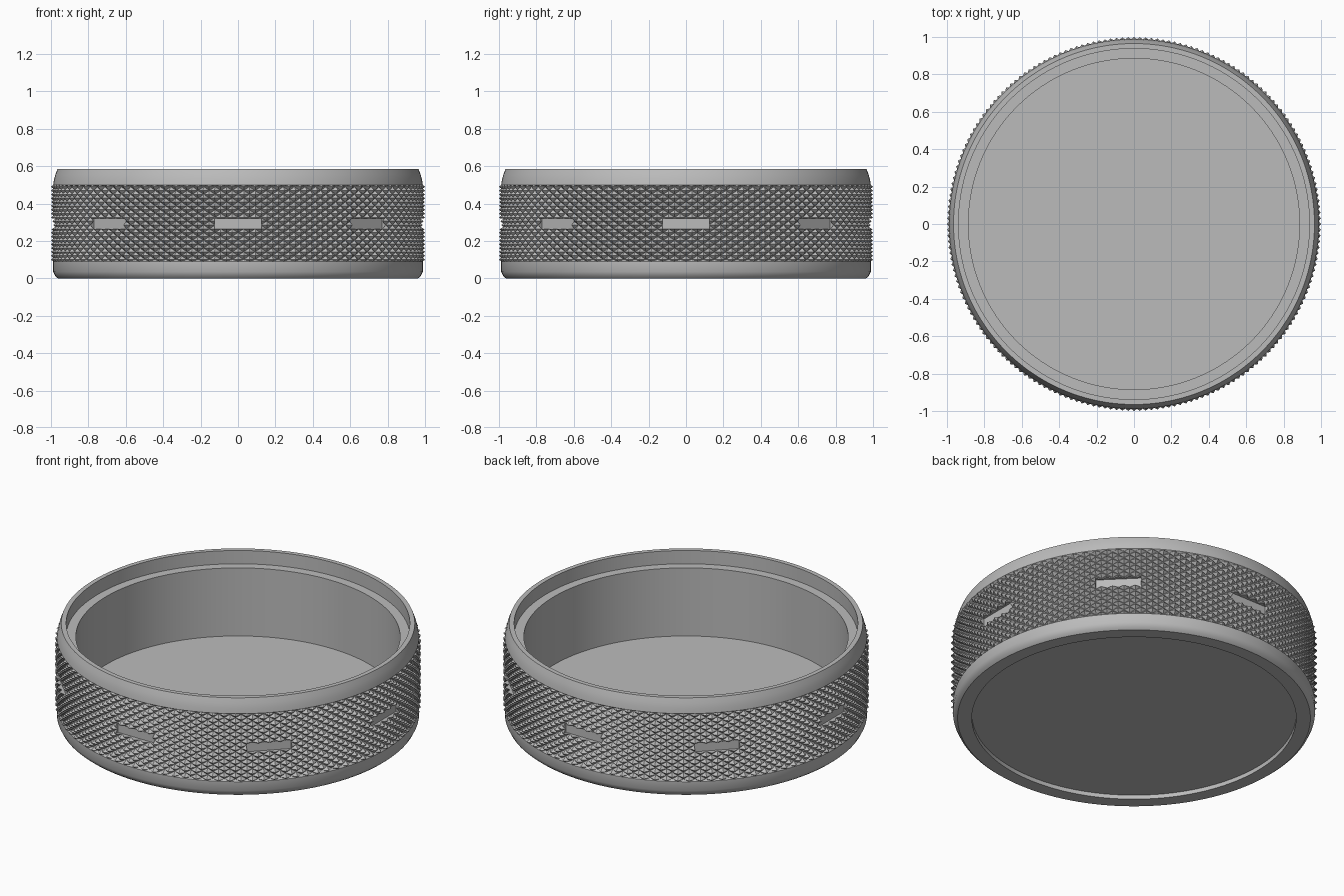
import bpy, bmesh
from math import pi, sin, cos, radians
from mathutils import Matrix

cube = bpy.data.objects.get("Cube")
if cube:
    bpy.data.objects.remove(cube, do_unlink=True)

SEG = 200              # columns around the wall
ROWS = 20              # rows of knurling
LOW, HIGH = 0.09, 0.50  # knurled band
PEAK, VALLEY = 1.0, 0.977

grey = bpy.data.materials.new("plain grey")
grey.use_nodes = True
colour = (0.5, 0.5, 0.5, 1)
grey.diffuse_color = colour
grey.node_tree.nodes["Principled BSDF"].inputs["Base Color"].default_value = colour


def make_object(name, bm):
    mesh = bpy.data.meshes.new(name)
    bm.to_mesh(mesh)
    bm.free()
    mesh.materials.append(grey)
    obj = bpy.data.objects.new(name, mesh)
    bpy.context.collection.objects.link(obj)
    return obj


# Profile of the tray: recessed base, outer wall, stepped rim, inside floor
lower = [(0.885, 0.025), (0.885, 0), (0.963, 0), (0.977, 0.012), (0.988, 0.035), (0.988, LOW)]
band = [(None, LOW + (HIGH - LOW) * (j + 0.5) / ROWS) for j in range(ROWS)]
upper = [(0.988, HIGH), (0.984, 0.527), (0.976, 0.556), (0.965, 0.585),
         (0.938, 0.585), (0.938, 0.505), (0.885, 0.505), (0.885, 0.095)]

bm = bmesh.new()
rings = []
for j, (radius, z) in enumerate(lower + band + upper):
    ring = []
    for i in range(SEG):
        a = 2 * pi * i / SEG
        r = radius or (PEAK if (i + j) % 2 == 0 else VALLEY)
        ring.append(bm.verts.new((r * cos(a), r * sin(a), z)))
    rings.append(ring)

first, last = len(lower), len(lower) + ROWS - 1
for j in range(len(rings) - 1):
    for i in range(SEG):
        k = (i + 1) % SEG
        a, b, c, d = rings[j][i], rings[j][k], rings[j + 1][k], rings[j + 1][i]
        if first - 1 <= j <= last:
            # Split each cell along its valley to form diamond points
            tris = [(a, b, d), (b, c, d)] if (i + j) % 2 == 0 else [(a, b, c), (a, c, d)]
            for t in tris:
                bm.faces.new(t)
        else:
            bm.faces.new((a, b, c, d))
bm.faces.new(list(reversed(rings[0])))
bm.faces.new(rings[-1])
bmesh.ops.recalc_face_normals(bm, faces=bm.faces)
tray = make_object("round_tray", bm)

# Eight shallow slots around the band
bm = bmesh.new()
for n in range(8):
    place = (Matrix.Rotation(radians(45 * n), 4, 'Z')
             @ Matrix.Translation((1.015, 0, 0.292))
             @ Matrix.Diagonal((0.1, 0.25, 0.058, 1)))
    bmesh.ops.create_cube(bm, size=1, matrix=place)
cutter = make_object("slot_cutter", bm)
cutter.hide_render = True

bpy.ops.object.select_all(action='DESELECT')
tray.select_set(True)
bpy.context.view_layer.objects.active = tray
cut = tray.modifiers.new("slots", 'BOOLEAN')
cut.operation = 'DIFFERENCE'
cut.solver = 'EXACT'
cut.object = cutter
bpy.ops.object.modifier_apply(modifier=cut.name)
bpy.data.objects.remove(cutter, do_unlink=True)

# Smooth walls, crisp knurling
bpy.ops.object.shade_smooth_by_angle(angle=radians(30))
for face in tray.data.polygons:
    x, y, z = face.center
    if LOW < z < HIGH and x * x + y * y > 0.9 ** 2:
        face.use_smooth = False
